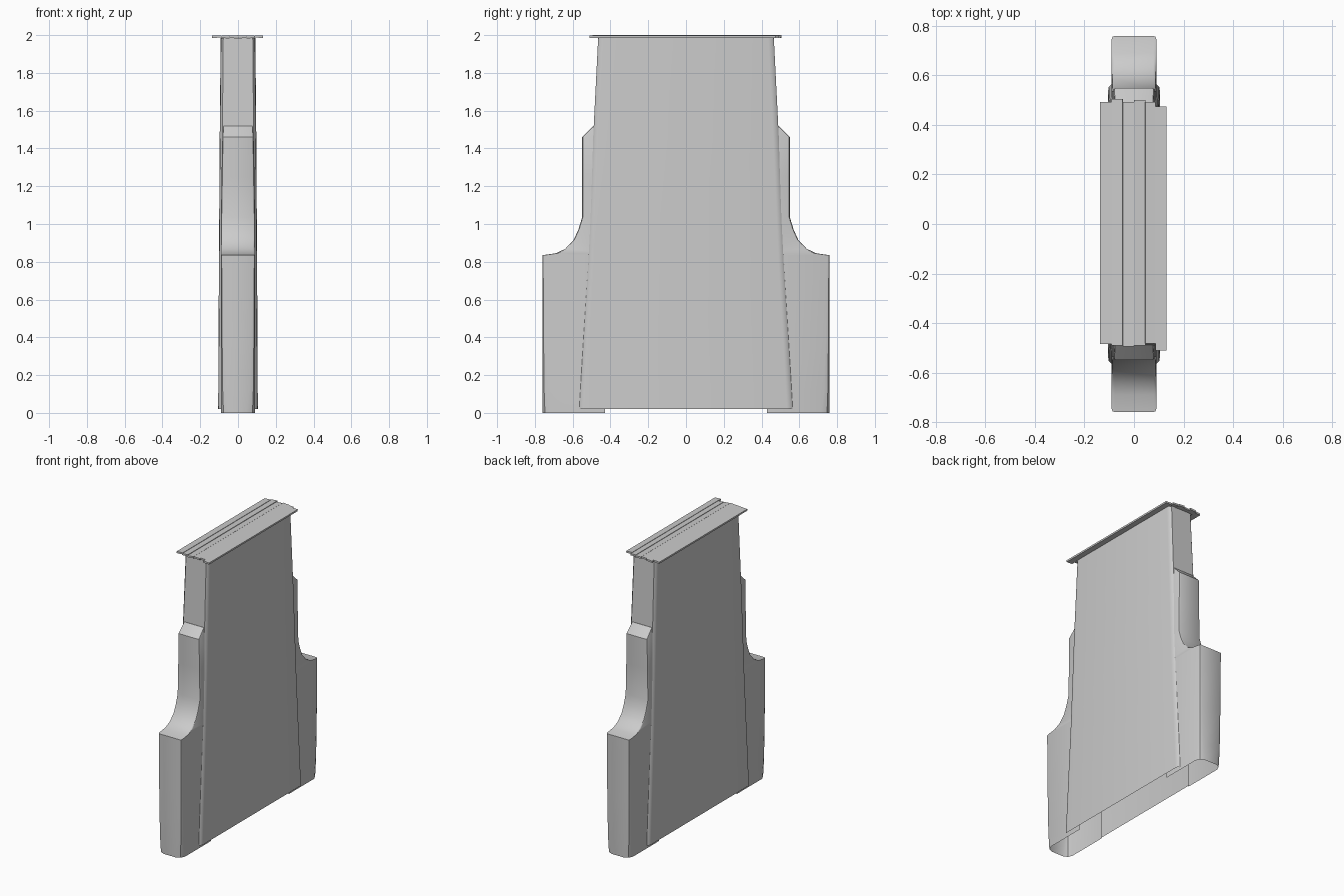
import bpy, bmesh, math
from mathutils import Matrix

cube = bpy.data.objects.get("Cube")
if cube:
    bpy.data.objects.remove(cube, do_unlink=True)

stone = bpy.data.materials.new("pale grey stone")
stone.use_nodes = True
GREY = (0.6, 0.6, 0.6, 1)
stone.diffuse_color = GREY
stone.node_tree.nodes["Principled BSDF"].inputs["Base Color"].default_value = GREY


def finish(name, bm, smooth=True):
    bmesh.ops.recalc_face_normals(bm, faces=bm.faces)
    mesh = bpy.data.meshes.new(name)
    bm.to_mesh(mesh)
    bm.free()
    mesh.materials.append(stone)
    obj = bpy.data.objects.new(name, mesh)
    bpy.context.collection.objects.link(obj)
    if smooth:
        bpy.ops.object.select_all(action='DESELECT')
        obj.select_set(True)
        bpy.context.view_layer.objects.active = obj
        bpy.ops.object.shade_smooth_by_angle(angle=math.radians(35))
    return obj


def loft(bm, rows):
    """Skin equal-length rows of points and return their vertices."""
    grid = [[bm.verts.new(p) for p in row] for row in rows]
    for low, high in zip(grid, grid[1:]):
        for i in range(len(low) - 1):
            bm.faces.new((low[i], low[i + 1], high[i + 1], high[i]))
    return grid


# Tapered wall faces: height, half depth, half width
stations = [(0.02, 0.565, 0.105), (0.8, 0.52, 0.101),
            (1.45, 0.492, 0.097), (1.985, 0.465, 0.092)]
for name, s in (("right_wall", -1), ("left_wall", 1)):
    bm = bmesh.new()
    loft(bm, [[(s * (w - 0.014), -d, z), (s * (w - 0.003), -d + 0.012, z),
               (s * w, -d + 0.03, z), (s * w, d - 0.03, z),
               (s * (w - 0.003), d - 0.012, z), (s * (w - 0.014), d, z)]
              for z, d, w in stations])
    finish(name, bm)

# Exposed upper end walls
for name, s in (("front_end_wall", -1), ("back_end_wall", 1)):
    bm = bmesh.new()
    loft(bm, [[(-w + 0.014, s * d, z), (w - 0.014, s * d, z)]
              for z, d, w in stations[2:]])
    finish(name, bm)

# Hollow stepped buttresses: depth, height, half width, corner radius
steps = [(0.76, 0, 0.09, 0.045), (0.76, 0.12, 0.09, 0.03),
         (0.76, 0.4, 0.09, 0.02), (0.76, 0.835, 0.09, 0.012),
         (0.69, 0.845, 0.09, 0.012), (0.64, 0.868, 0.09, 0.012),
         (0.595, 0.915, 0.09, 0.012), (0.57, 0.97, 0.09, 0.012),
         (0.55, 1.035, 0.09, 0.012), (0.55, 1.25, 0.087, 0.015),
         (0.55, 1.46, 0.083, 0.012), (0.49, 1.52, 0.078, 0.008)]
for name, s in (("front_buttress", -1), ("back_buttress", 1)):
    bm = bmesh.new()
    rows = []
    for d, z, w, r in steps:
        half = [(w, 0.43), (w, d - r), (w - 0.3 * r, d - 0.3 * r), (w - r, d)]
        section = half + [(-x, y) for x, y in reversed(half)]
        rows.append([(x, s * y, z) for x, y in section])
    grid = loft(bm, rows)
    bm.faces.new(grid[-1])
    finish(name, bm)

# Roof deck closing the wall
bm = bmesh.new()
bmesh.ops.create_cube(bm, size=1, matrix=Matrix.Translation((0, 0, 1.984))
                      @ Matrix.Diagonal((0.18, 0.93, 0.004, 1)))
finish("roof_deck", bm, False)

# Uneven coping planks: centre x, width, front y, back y, tilt in degrees
planks = [(-0.113, 0.048, -0.485, 0.492, -3), (-0.068, 0.046, -0.49, 0.505, -4),
          (-0.022, 0.045, -0.495, 0.492, -4), (0.023, 0.045, -0.49, 0.5, 4),
          (0.066, 0.042, -0.483, 0.492, 4), (0.109, 0.046, -0.51, 0.475, 3)]
for i, (x, width, front, back, tilt) in enumerate(planks):
    bm = bmesh.new()
    place = (Matrix.Translation((x, (front + back) / 2, 1.992))
             @ Matrix.Rotation(math.radians(tilt), 4, 'Y')
             @ Matrix.Diagonal((width, back - front, 0.012, 1)))
    bmesh.ops.create_cube(bm, size=1, matrix=place)
    finish(f"coping_plank_{i + 1}", bm, False)
